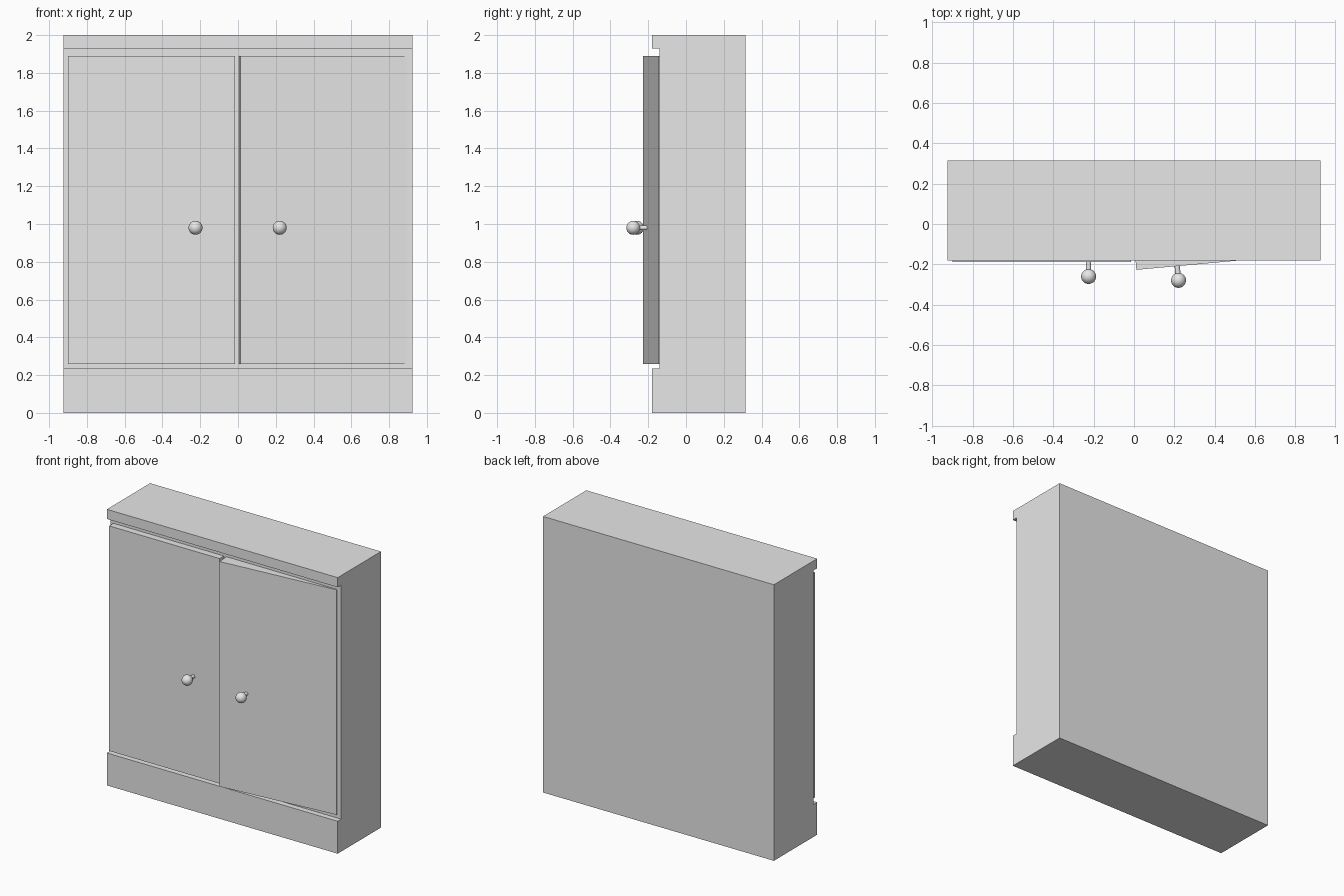
import bpy, bmesh
from math import radians
from mathutils import Matrix, Vector

if "Cube" in bpy.data.objects:
    bpy.data.objects.remove(bpy.data.objects["Cube"], do_unlink=True)

grey = bpy.data.materials.new("plain_grey")
grey.use_nodes = True
grey.diffuse_color = (0.8, 0.8, 0.8, 1)
grey.node_tree.nodes["Principled BSDF"].inputs["Base Color"].default_value = (0.8, 0.8, 0.8, 1)


def finish(name, bm, matrix=Matrix(), smooth=False):
    bmesh.ops.recalc_face_normals(bm, faces=bm.faces)
    mesh = bpy.data.meshes.new(name)
    bm.to_mesh(mesh)
    bm.free()
    mesh.materials.append(grey)
    for face in mesh.polygons:
        face.use_smooth = smooth
    obj = bpy.data.objects.new(name, mesh)
    bpy.context.collection.objects.link(obj)
    obj.matrix_world = matrix
    return obj


# Carcass: side profile with projecting plinth and top, extruded across the width
HALF, BACK, FRONT, RECESS = 0.925, 0.315, -0.18, -0.14
profile = [(BACK, 0), (FRONT, 0), (FRONT, 0.235), (RECESS, 0.235),
           (RECESS, 1.93), (FRONT, 1.93), (FRONT, 2), (BACK, 2)]
bm = bmesh.new()
side = bm.faces.new([bm.verts.new((-HALF, y, z)) for y, z in profile])
swept = bmesh.ops.extrude_face_region(bm, geom=[side], use_keep_orig=True)
bmesh.ops.translate(bm, vec=(2 * HALF, 0, 0),
                    verts=[v for v in swept["geom"] if isinstance(v, bmesh.types.BMVert)])
finish("cabinet_carcass", bm)


# Door with knob: local origin is the front edge beside the centre gap;
# the slab runs along x * sign, and its front lies on local y = 0
def door(name, sign, origin, angle, thickness, knob_x):
    frame = Matrix.Translation(origin) @ Matrix.Rotation(radians(angle), 4, "Z")
    width, height = 0.885, 1.63

    bm = bmesh.new()
    bmesh.ops.create_cube(bm, size=1, matrix=(
        Matrix.Translation((sign * width / 2, thickness / 2, height / 2))
        @ Matrix.Diagonal((width, thickness, height, 1))))
    finish(name + "_door", bm, frame)

    knob = Vector((sign * knob_x, -0.071, 0.72))
    bm = bmesh.new()
    bmesh.ops.create_uvsphere(bm, u_segments=32, v_segments=16, radius=0.037)
    finish(name + "_knob", bm, frame @ Matrix.Translation(knob), smooth=True)

    bm = bmesh.new()
    bmesh.ops.create_cone(bm, cap_ends=True, segments=24, radius1=0.013,
                          radius2=0.013, depth=0.08)
    stem = finish(name + "_knob_stem", bm, frame @ Matrix.Translation(knob + Vector((0, 0.036, 0)))
                  @ Matrix.Rotation(radians(90), 4, "X"))
    for face in stem.data.polygons:
        face.use_smooth = len(face.vertices) == 4


# Right door is shut, left door stands slightly ajar
door("right", -1, (-0.015, -0.189, 0.26), 0, 0.06, 0.21)
door("left", 1, (0.012, -0.227, 0.26), 5.2, 0.088, 0.203)
